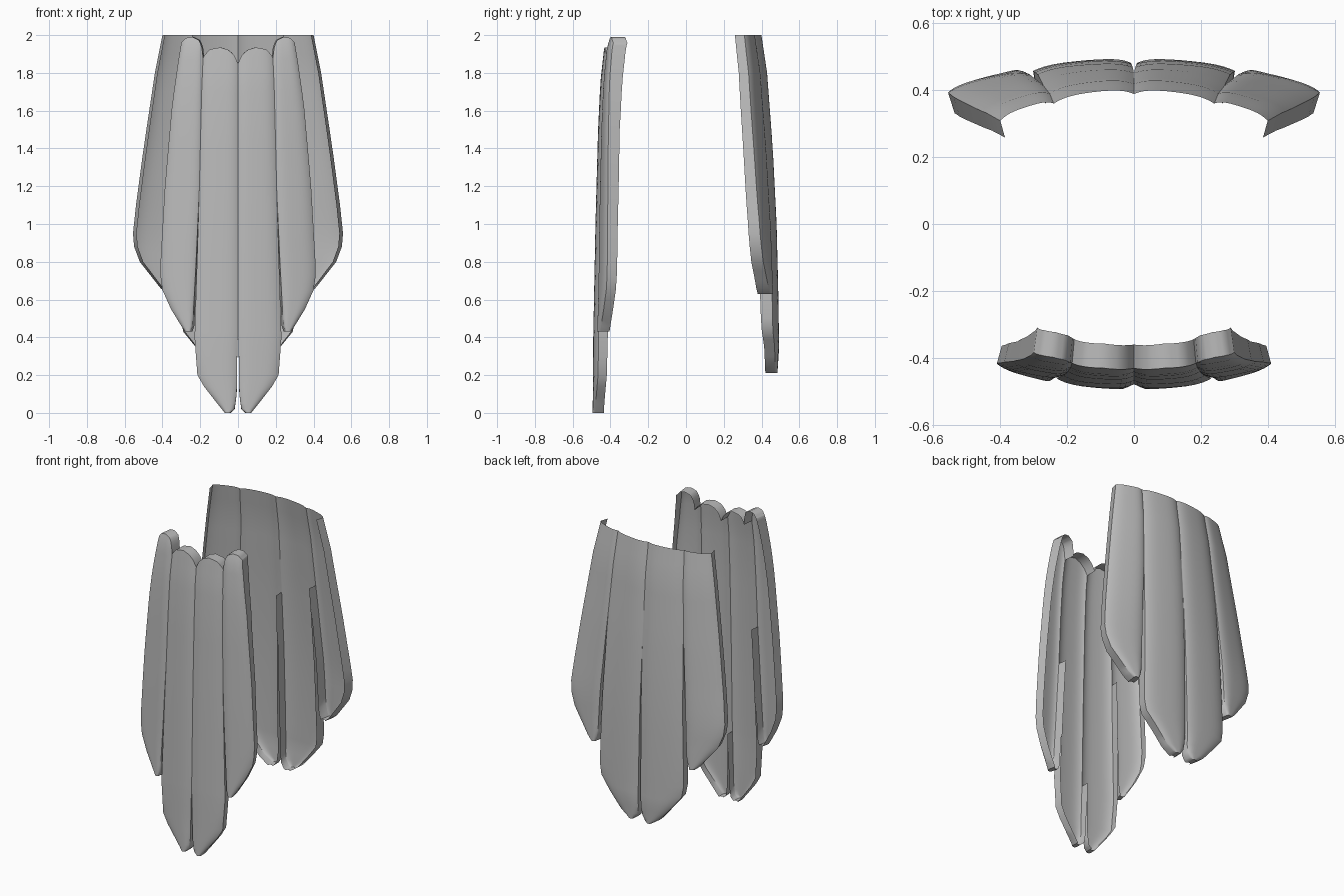
import bpy, bmesh, math

if "Cube" in bpy.data.objects:
    bpy.data.objects.remove(bpy.data.objects["Cube"])

grey = bpy.data.materials.new("plain grey")
grey.diffuse_color = (0.5, 0.5, 0.5, 1)
grey.use_nodes = True
grey.node_tree.nodes["Principled BSDF"].inputs["Base Color"].default_value = grey.diffuse_color


def lerp(pts, z):
    """Piecewise linear lookup through (position, value) pairs."""
    if z <= pts[0][0]:
        return pts[0][1]
    for (a, va), (b, vb) in zip(pts, pts[1:]):
        if z <= b:
            return va + (vb - va) * (z - a) / (b - a)
    return pts[-1][1]


def build_panel(name, lobes, depth, curve, side, rim, shared_rows, open_top):
    """Curved shell of mirrored lobes with a rim folded inward round its edge."""
    bm = bmesh.new()
    cols = 14
    for left, right, top, low_rows in lobes:
        rows = low_rows + shared_rows
        for mirror in (1, -1):
            grid = []
            for z in rows:
                line = []
                for i in range(cols + 1):
                    u = 0.5 - 0.5 * math.cos(math.pi * i / cols)
                    x = lerp(left, z) * (1 - u) + lerp(right, z) * u
                    zz = z
                    if z > 1.7:                      # scalloped upper edge
                        zz = 1.7 + (z - 1.7) * (lerp(top, u) - 1.7) / 0.3
                    y = lerp(depth, zz) - lerp(curve, zz) * x * x
                    y -= 0.013 * abs(2 * u - 1) ** 4  # soft dome on each lobe
                    line.append(bm.verts.new((mirror * x, side * y, zz)))
                grid.append(line)
            for a, b in zip(grid, grid[1:]):
                for i in range(cols):
                    q = (a[i], a[i + 1], b[i + 1], b[i])
                    bm.faces.new(q if mirror * side < 0 else q[::-1])
    for f in bm.faces:
        f.normal_update()
    bmesh.ops.remove_doubles(bm, verts=bm.verts, dist=0.0008)
    bmesh.ops.recalc_face_normals(bm, faces=bm.faces)
    if sum(f.normal.y * f.calc_area() for f in bm.faces) * side < 0:
        bmesh.ops.reverse_faces(bm, faces=bm.faces)

    # folded rim
    edges = [e for e in bm.edges if e.is_boundary and not
             (open_top and all(v.co.z > 1.985 for v in e.verts))]
    new = bmesh.ops.extrude_edge_only(bm, edges=edges)["geom"]
    for v in new:
        if isinstance(v, bmesh.types.BMVert):
            v.co.y -= side * lerp(rim, v.co.z)
            v.co.x *= 0.965
    bmesh.ops.recalc_face_normals(bm, faces=bm.faces)
    if sum(f.normal.y * f.calc_area() for f in bm.faces) * side < 0:
        bmesh.ops.reverse_faces(bm, faces=bm.faces)

    mesh = bpy.data.meshes.new(name)
    bm.to_mesh(mesh)
    bm.free()
    mesh.materials.append(grey)
    obj = bpy.data.objects.new(name, mesh)
    bpy.context.collection.objects.link(obj)
    bpy.ops.object.select_all(action='DESELECT')
    obj.select_set(True)
    bpy.context.view_layer.objects.active = obj
    bpy.ops.object.shade_smooth_by_angle(angle=math.radians(40))


# front panel: long middle lobes and shorter outer lobes
front_middle = (
    [(0, .04), (.02, .018), (.1, .007), (.3, .004), (.43, 0)],
    [(0, .07), (.05, .11), (.14, .18), (.2, .215), (.4, .23), (1.18, .205), (2, .185)],
    [(0, 1.85), (.1, 1.89), (.25, 1.92), (.5, 1.935), (.8, 1.925), (.93, 1.90), (1, 1.88)],
    [0, .01, .02, .05, .1, .14, .2, .3, .4, .43, .6, .8, 1.0])
front_outer = (
    [(.43, .25), (.46, .24), (.8, .222), (1.18, .205), (2, .185)],
    [(.43, .28), (.46, .30), (.55, .355), (.65, .40), (.72, .41), (.8, .41), (1.2, .387),
     (1.6, .352), (1.9, .315), (2, .30)],
    [(0, 1.88), (.06, 1.94), (.2, 1.975), (.5, 1.99), (.8, 1.985), (1, 1.96)],
    [.43, .44, .46, .5, .55, .6, .65, .72, .8, .9, 1.0, 1.1])
build_panel(
    "front_panel", [front_middle, front_outer],
    [(0, .495), (.4, .493), (1, .481), (1.5, .467), (1.75, .455), (1.93, .435), (2, .415)],
    [(0, .33), (2, .33)], -1, [(0, .045), (.6, .05), (1.5, .06), (2, .075)],
    [1.18, 1.3, 1.4, 1.5, 1.6, 1.7, 1.8, 1.88, 1.94, 1.98, 2.0], False)

# back panel: wider, with an open upper edge
flat_top = [(0, 2.0), (1, 2.0)]
back_middle = (
    [(.21, .05), (.23, .02), (.3, .01), (.9, .005), (1.35, 0)],
    [(.21, .08), (.25, .14), (.35, .225), (.43, .29), (.5, .302), (.65, .30),
     (1.48, .272), (2, .24)],
    flat_top, [.21, .22, .25, .3, .35, .39, .43, .5, .65, .8, 1.0, 1.2, 1.35])
back_outer = (
    [(.63, .34), (.68, .322), (1.0, .308), (1.48, .272), (2, .24)],
    [(.63, .375), (.66, .41), (.8, .52), (.88, .55), (.95, .556), (1.1, .54), (1.4, .50),
     (1.8, .44), (2, .40)],
    flat_top, [.63, .64, .66, .7, .75, .8, .84, .88, .95, 1.02, 1.1, 1.2, 1.35])
build_panel(
    "back_panel", [back_middle, back_outer],
    [(.21, .485), (.35, .495), (.6, .492), (1, .482), (1.4, .462), (1.8, .432), (2, .402)],
    [(.2, .25), (.9, .24), (2, .50)], 1, [(.2, .05), (.6, .065), (1.5, .055), (2, .05)],
    [1.48, 1.6, 1.7, 1.8, 1.9, 2.0], True)
